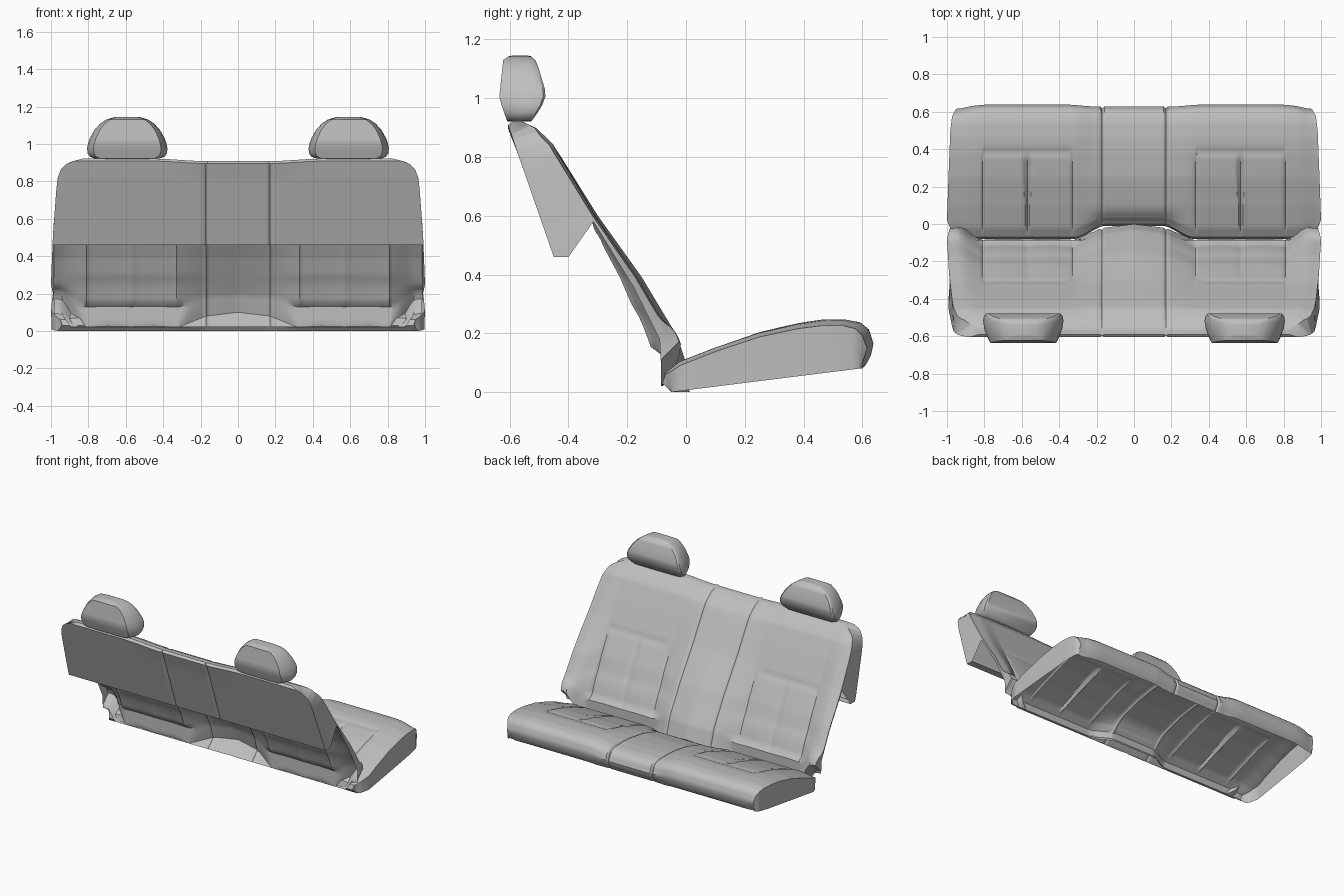
import bpy, bmesh, math

cube = bpy.data.objects.get("Cube")
if cube:
    bpy.data.objects.remove(cube)

grey = bpy.data.materials.new("grey upholstery")
grey.use_nodes = True
grey.diffuse_color = (0.52, 0.52, 0.52, 1)
grey.node_tree.nodes["Principled BSDF"].inputs["Base Color"].default_value = (0.52, 0.52, 0.52, 1)

SEAM, INNER, PLEAT, OUTER = 0.17, 0.33, 0.57, 0.81


def lerp(t, table):
    """Piecewise linear lookup in sorted (t, value) pairs."""
    if t <= table[0][0]:
        return table[0][1]
    for (a, p), (b, q) in zip(table, table[1:]):
        if t <= b:
            return p + (q - p) * (t - a) / (b - a)
    return table[-1][1]


def groove(d, width):
    return max(0, 1 - abs(d) / width)


def smooth(a, b, t):
    t = min(1, max(0, (t - a) / (b - a)))
    return t * t * (3 - 2 * t)


def resample(profile, step=0.017):
    out = [profile[0]]
    for p, q in zip(profile, profile[1:]):
        n = max(1, round(math.dist(p, q) / step))
        out += [(p[0] + (q[0] - p[0]) * i / n, p[1] + (q[1] - p[1]) * i / n) for i in range(1, n + 1)]
    return out


def columns():
    half = {round(i * 0.025, 3) for i in range(41)} | {0.99}
    for s in (SEAM, INNER, PLEAT, OUTER):
        reach = 5 if s == PLEAT else 2
        half |= {round(s + i * 0.006, 3) for i in range(-reach, reach + 1)}
    return sorted(half | {-u for u in half})


def add_grid(bm, rows):
    verts = [[bm.verts.new(p) for p in row] for row in rows]
    for r, s in zip(verts, verts[1:]):
        for c in range(len(r) - 1):
            bm.faces.new((r[c], r[c + 1], s[c + 1], s[c]))
    return verts


def finish(name, bm):
    mesh = bpy.data.meshes.new(name)
    bm.to_mesh(mesh)
    bm.free()
    obj = bpy.data.objects.new(name, mesh)
    bpy.context.collection.objects.link(obj)
    mesh.materials.append(grey)
    bpy.ops.object.select_all(action="DESELECT")
    obj.select_set(True)
    bpy.context.view_layer.objects.active = obj
    bpy.ops.object.shade_smooth_by_angle(angle=math.radians(35))


def spread(u, width):
    """Squeeze only the outer bolster so inner seams stay straight."""
    a = abs(u)
    return u if a < 0.8 else math.copysign(0.8 + (a - 0.8) * (width - 0.8) / 0.2, u)


# Seat cushion: open tray with padded top and side walls
cushion_profile = [(-0.05, 0.0), (-0.08, 0.03), (-0.07, 0.07), (-0.02, 0.105), (0.1, 0.152),
                   (0.25, 0.202), (0.38, 0.23), (0.46, 0.24), (0.54, 0.24), (0.585, 0.23),
                   (0.612, 0.207), (0.628, 0.16), (0.62, 0.125), (0.598, 0.082)]
cushion_width = [(-0.08, 0.94), (-0.03, 0.98), (0.02, 1.0), (0.3, 0.99), (0.5, 0.982), (0.59, 0.972),
                 (0.63, 0.95)]


def floor_at(y):
    return max(0, (y + 0.05) * 0.125)


def cushion_point(u, y, z):
    a = abs(u)
    seat = smooth(0.2, 0.36, a) * (1 - smooth(0.78, 0.95, a))
    ahead = smooth(0.1, 0.55, y)
    middle = 1 - smooth(0.15, 0.32, a)
    edge = smooth(0.88, 1, a)
    dz = 0.007 * seat * ahead - 0.014 * edge - 0.02 * middle * ahead
    dz -= 0.01 * groove(a - SEAM, 0.01)
    panel = smooth(-0.06, 0.0, y) * (1 - smooth(0.3, 0.39, y))
    dz -= 0.008 * panel * (groove(a - INNER, 0.012) + groove(a - OUTER, 0.012))
    dz -= 0.02 * panel * groove(a - PLEAT, 0.009 + 0.018 * smooth(0, 0.35, y))
    if INNER < a < OUTER:
        dz -= 0.008 * groove(y - 0.385, 0.025)
    weight = smooth(0.02, 0.1, z) if y < 0.6 else smooth(0.08, 0.2, z)
    dy = (0.01 * seat - 0.012 * edge) * smooth(0.5, 0.62, y)
    dy -= 0.01 * groove(a - SEAM, 0.01) * smooth(0.55, 0.62, y)
    dy += 0.07 * middle * (1 - smooth(-0.08, 0.1, y))
    return (spread(u, lerp(y, cushion_width)), y + dy, max(floor_at(y), z + dz * weight))


def wall_point(p, k):
    foot = min(0.598, max(-0.05, p[1]))
    return (p[0] * 0.998, p[1] + (foot - p[1]) * k, p[2] + (floor_at(foot) - p[2]) * k)


bm = bmesh.new()
rows = []
for y, z in resample(cushion_profile):
    row = [cushion_point(u, y, z) for u in columns()]
    rows.append([wall_point(row[0], k) for k in (1, 0.5)] + row + [wall_point(row[-1], k) for k in (0.5, 1)])
add_grid(bm, rows)
bmesh.ops.remove_doubles(bm, verts=bm.verts, dist=0.0005)
finish("seat_cushion", bm)

# Backrest: rear panel, rounded top, padded front and tucked-under lip in one sheet, with side walls
rear = [(-0.4, 0.46), (-0.45, 0.46), (-0.605, 0.905)]
front = [(-0.59, 0.918), (-0.56, 0.918), (-0.51, 0.895), (-0.45, 0.84), (-0.3, 0.6),
         (-0.15, 0.39), (-0.03, 0.19), (0.0, 0.1), (-0.08, 0.02)]
back_width = [(0.1, 0.985), (0.25, 1.0), (0.5, 0.99), (0.75, 0.972), (0.82, 0.964), (0.865, 0.945),
              (0.888, 0.92), (0.902, 0.89), (0.92, 0.82)]
recess = [(0, 0), (0.17, 0.25), (0.24, 0.6), (0.32, 1), (0.45, 0.93), (0.57, 0.97),
          (0.7, 0.93), (0.81, 1), (0.87, 0.6), (0.94, 0.12), (1, 0.1)]
recess_depth = [(0.1, 0.085), (0.3, 0.085), (0.4, 0.068), (0.5, 0.05), (0.6, 0.03), (0.72, 0.014), (0.87, 0)]


def back_point(u, y, z, padded):
    a = abs(u)
    x = spread(u, lerp(z, back_width))
    top = smooth(0.8, 0.91, z)
    raised = z + top * (0.004 * smooth(0.3, 0.5, a) - 0.01 * (1 - smooth(0.17, 0.4, a)))
    seam = 0.01 * groove(a - SEAM, 0.01)
    if not padded:
        return (x, y + seam, raised)
    depth = lerp(a, recess) * lerp(z, recess_depth) + seam
    depth += 0.015 * smooth(0.9, 1, a) * (1 - smooth(0.86, 0.915, z))
    panel = smooth(0.12, 0.2, z) * (1 - smooth(0.48, 0.56, z))
    depth += 0.005 * panel * (groove(a - INNER, 0.012) + groove(a - OUTER, 0.012) + groove(a - PLEAT, 0.03))
    if 0.37 < a < OUTER:
        depth += 0.007 * groove(z - 0.55, 0.03)
    low = 1 - smooth(0.1, 0.27, z)
    sunk = raised - 0.08 * lerp(a, recess) * low + 0.08 * smooth(0.86, 0.97, a) * low
    return (x, max(y - depth, -0.085) if z < 0.19 else y - depth, max(0.02, sunk))


bm = bmesh.new()
sheet = [[back_point(u, y, z, False) for u in columns()] for y, z in resample(rear)]
sheet += [[back_point(u, y, z, True) for u in columns()] for y, z in resample(front)]
grid = add_grid(bm, sheet)
for column in (0, -1):
    edge = [row[column] for row in grid]
    x = edge[-1].co.x
    extra = [bm.verts.new((x, y, z)) for y, z in ((-0.09, 0.18), (-0.18, 0.36), (-0.315, 0.58))]
    loop = edge + extra
    wall = bm.faces.new(loop if column == 0 else loop[::-1])
    wall.normal_update()
    if wall.normal.x * x < 0:
        wall.normal_flip()
    bmesh.ops.triangulate(bm, faces=[wall], ngon_method="BEAUTY")
bmesh.ops.dissolve_degenerate(bm, dist=0.0005, edges=bm.edges)
finish("backrest", bm)

# Headrests: dome outline lofted from rear to front, capped with mirrored strips
dome = [(0, 0.92), (0.1, 0.92), (0.175, 0.922), (0.2, 0.932), (0.212, 0.95), (0.215, 0.975), (0.209, 1.005),
        (0.2, 1.03), (0.175, 1.075), (0.145, 1.108), (0.11, 1.131), (0.07, 1.143), (0, 1.145)]
dome += [(-x, z) for x, z in dome[-2:0:-1]]
rear_y = [(0.92, -0.608), (1.0, -0.636), (1.13, -0.622), (1.145, -0.6)]
front_y = [(0.92, -0.527), (0.965, -0.495), (1.0, -0.478), (1.03, -0.48), (1.125, -0.508), (1.145, -0.53)]
stations = [(0, 0.84, 0.99), (0.15, 0.89, 1), (0.5, 0.97, 1), (0.8, 1, 1), (0.95, 0.985, 0.995), (1, 0.94, 0.98)]

for name, cx in (("left_headrest", 0.592), ("right_headrest", -0.592)):
    bm = bmesh.new()
    rings = []
    for s, width, height in stations:
        ring = []
        for x, z in dome:
            z = 1.03 + (z - 1.03) * height
            y = lerp(z, rear_y) * (1 - s) + lerp(z, front_y) * s
            ring.append((cx + x * width, y, z))
        rings.append(ring + ring[:1])
    loops = add_grid(bm, rings)
    for ring in (loops[0], loops[-1]):
        last = len(ring) - 1
        for i in range(last // 2):
            corners = (ring[i], ring[i + 1], ring[last - i - 1], ring[last - i])
            bm.faces.new(list(dict.fromkeys(corners)))
    bmesh.ops.remove_doubles(bm, verts=bm.verts, dist=0.0001)
    bmesh.ops.recalc_face_normals(bm, faces=bm.faces)
    finish(name, bm)
